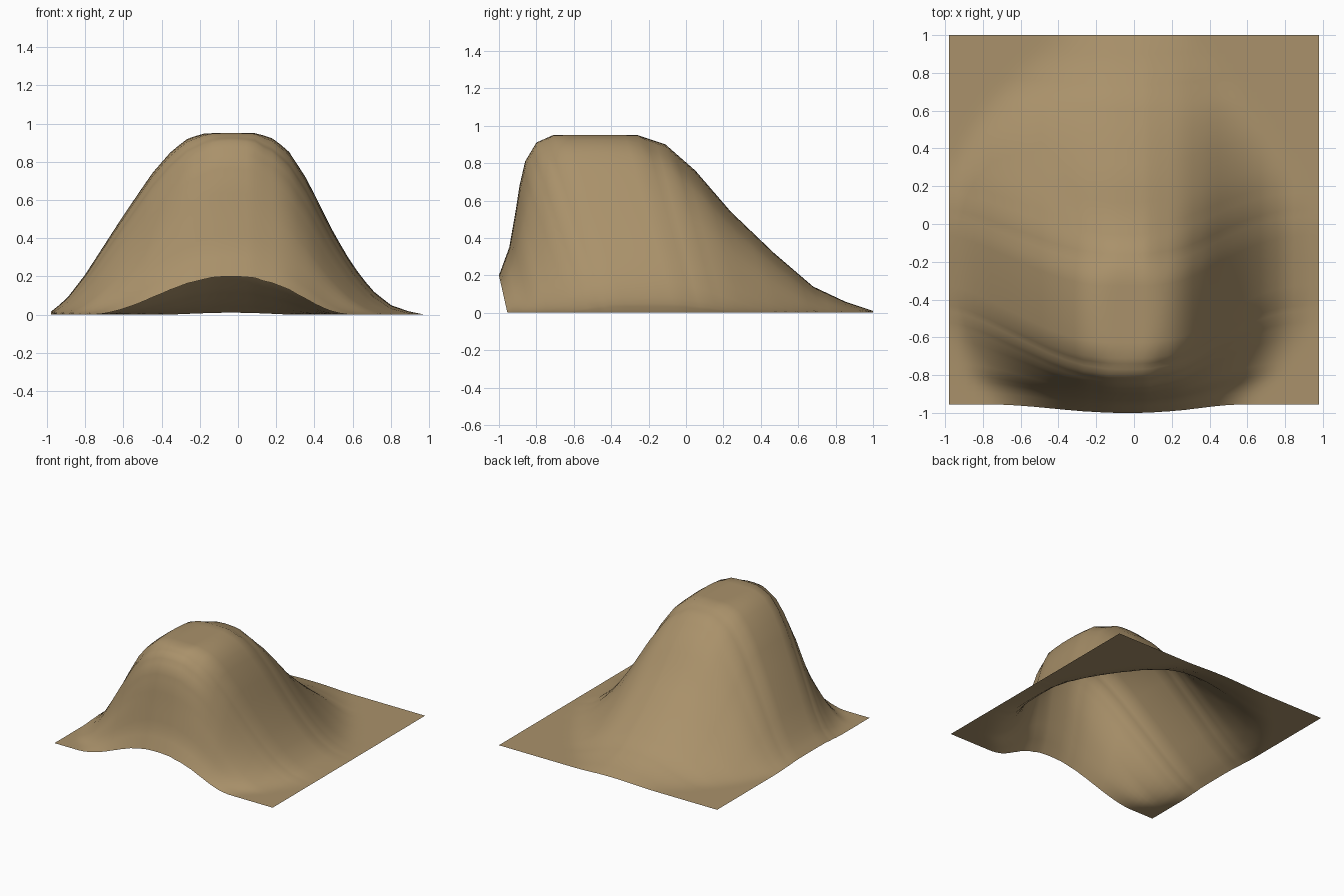
import bpy, bmesh
from math import acos, cos, pi, sqrt, hypot

if "Cube" in bpy.data.objects:
    bpy.data.objects.remove(bpy.data.objects["Cube"])

TOP = .95
CORE = .1  # radius of the flat summit in the falloff
# Height across the hill (x, z) as seen from the front
ACROSS = [(-.98, .015), (-.9, .08), (-.8, .21), (-.6, .52), (-.45, .74), (-.35, .855),
          (-.26, .925), (-.17, .95), (.1, .95), (.19, .92), (.27, .85), (.36, .71),
          (.5, .43), (.6, .26), (.7, .13), (.8, .05), (.9, .015), (.98, 0)]
# Spine of the hill: (flat row y, pulled row y, z), pulled forward into a steep front
SPINE = [(-.955, -1, .2), (-.86, -.945, .35), (-.77, -.91, .55), (-.675, -.89, .68),
         (-.58, -.86, .81), (-.49, -.8, .91), (-.395, -.71, .95), (-.17, -.46, .95),
         (0, -.26, .95), (.12, -.11, .9), (.25, .05, .76), (.4, .24, .54),
         (.56, .47, .32), (.72, .68, .14), (.86, .85, .06), (1, 1, .01)]


def sample(table, t, col=1):
    for a, b in zip(table, table[1:]):
        if t <= b[0]:
            k = (t - a[0]) / (b[0] - a[0])
            return a[col] + (b[col] - a[col]) * k
    return table[-1][col]


def falloff(r):
    """Round hill profile: 1 on the summit, 0 at radius 1."""
    t = min(max((r - CORE) / (1 - CORE), 0), 1)
    return cos(t * pi / 2) ** 2


def radius(height, t, lo, hi):
    """Inverse of the falloff, shrinking to 0 in the middle of the summit lo..hi."""
    if lo < t < hi:
        return CORE * abs(2 * t - lo - hi) / (hi - lo)
    h = min(max(height / TOP, 0), 1)
    return CORE + (1 - CORE) * acos(sqrt(h)) * 2 / pi


# Sheet of terrain lofted row by row, with round contours around the summit
NX, SUB = 44, 3
rows = []
for a, b in zip(SPINE, SPINE[1:]):
    rows += [a[0] + (b[0] - a[0]) * i / SUB for i in range(SUB)]
rows.append(1.0)

bm = bmesh.new()
grid = []
for s in rows:
    v = radius(sample(SPINE, s, 2), s, -.395, 0)
    pull = sample(SPINE, s, 1) - s
    row = []
    for i in range(NX + 1):
        x = -.98 + 1.96 * i / NX
        u = radius(sample(ACROSS, x), x, -.17, .1)
        f = falloff(hypot(u, v))
        row.append(bm.verts.new((x, s + pull * f / falloff(v), TOP * f)))
    grid.append(row)
for r0, r1 in zip(grid, grid[1:]):
    for i in range(NX):
        bm.faces.new((r0[i], r0[i + 1], r1[i + 1], r1[i])).smooth = True

mesh = bpy.data.meshes.new("hill")
bm.to_mesh(mesh)
bm.free()
hill = bpy.data.objects.new("hill", mesh)
bpy.context.collection.objects.link(hill)

# Earth colour
earth = bpy.data.materials.new("earth")
earth.diffuse_color = (.4, .285, .145, 1)
earth.use_nodes = True
earth.node_tree.nodes["Principled BSDF"].inputs["Base Color"].default_value = earth.diffuse_color
mesh.materials.append(earth)
